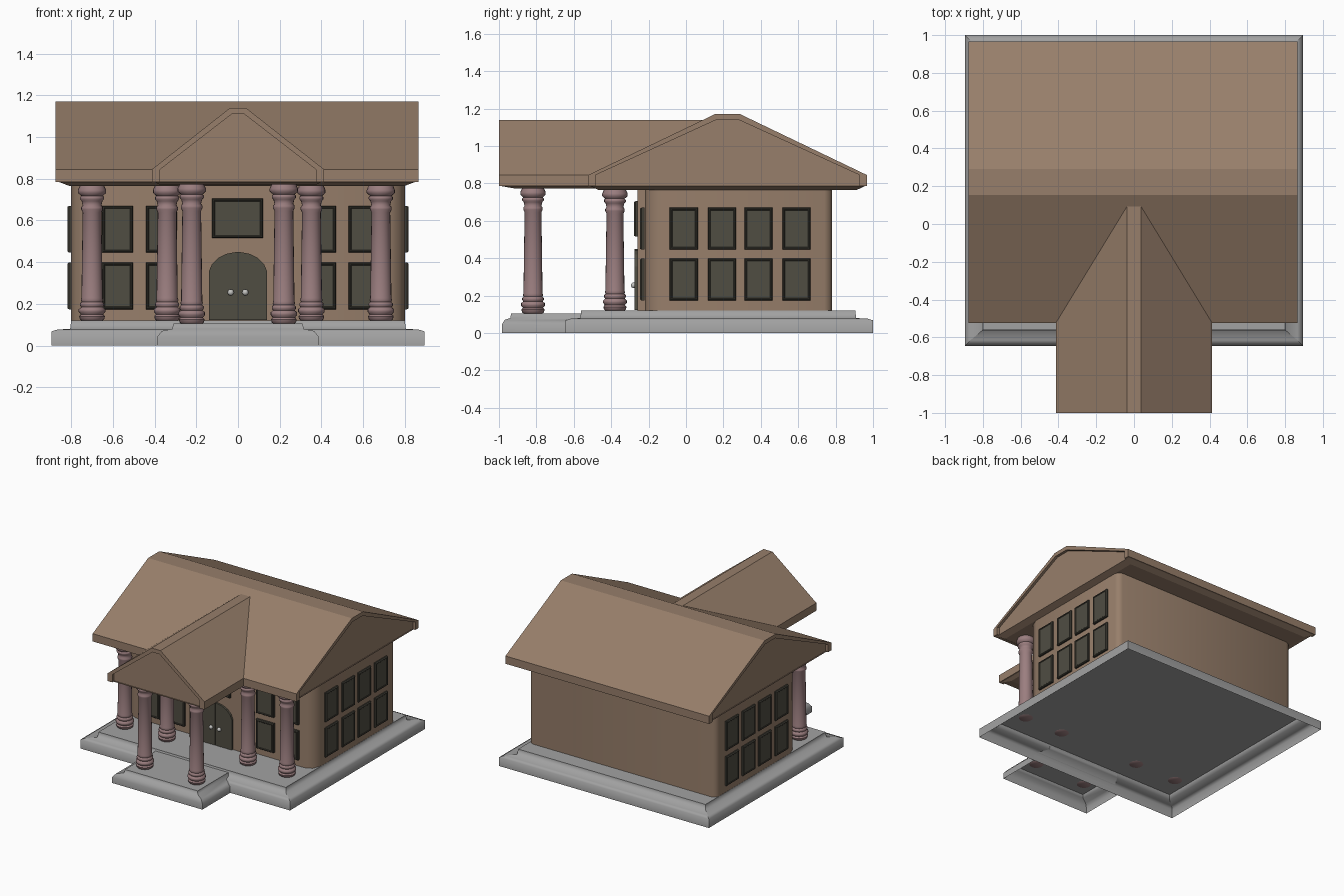
import bpy, bmesh, math
from mathutils import Matrix

cube = bpy.data.objects.get("Cube")
if cube:
    bpy.data.objects.remove(cube)


def material(name, rgb):
    m = bpy.data.materials.new(name)
    m.use_nodes = True
    m.diffuse_color = (*rgb, 1)
    m.node_tree.nodes["Principled BSDF"].inputs["Base Color"].default_value = (*rgb, 1)
    return m


BROWN = material("warm brown", (0.31, 0.21, 0.145))
STONE = material("grey stone", (0.36, 0.36, 0.36))
PINK = material("dusty pink", (0.33, 0.21, 0.215))
FRAME = material("dark frame", (0.05, 0.047, 0.036))
GLASS = material("olive panel", (0.08, 0.075, 0.055))
METAL = material("pale metal", (0.55, 0.55, 0.53))


def finish(name, bm, mats, recalc=True):
    if recalc:
        bmesh.ops.recalc_face_normals(bm, faces=bm.faces[:])
    mesh = bpy.data.meshes.new(name)
    bm.to_mesh(mesh)
    bm.free()
    for m in mats:
        mesh.materials.append(m)
    ob = bpy.data.objects.new(name, mesh)
    bpy.context.collection.objects.link(ob)
    return ob


def loft(name, rings, mats, bottom=True, soft=False):
    """Stack of rectangles (x0, x1, y0, y1, z); the top cap takes the last material."""
    bm = bmesh.new()
    loops = [[bm.verts.new(p) for p in ((a, c, z), (b, c, z), (b, d, z), (a, d, z))]
             for a, b, c, d, z in rings]
    for lo, hi in zip(loops, loops[1:]):
        for i in range(4):
            j = (i + 1) % 4
            f = bm.faces.new((lo[i], lo[j], hi[j], hi[i]))
            f.smooth = soft
    cap = bm.faces.new(loops[-1])
    cap.material_index = len(mats) - 1
    if bottom:
        bm.faces.new(loops[0][::-1])
    if soft:  # mitred corners stay crisp
        for e in bm.edges:
            p, q = e.verts
            e.smooth = abs(p.co.z - q.co.z) < 1e-5 and e not in cap.edges[:]
    return finish(name, bm, mats, False)


def prism(name, pts, a, b, axis, mat):
    """Extrude a 2D outline along one axis from a to b."""
    place = {"x": lambda u, v: (a, u, v), "y": lambda u, v: (u, a, v),
             "z": lambda u, v: (u, v, a)}[axis]
    bm = bmesh.new()
    face = bm.faces.new([bm.verts.new(place(u, v)) for u, v in pts])
    ext = bmesh.ops.extrude_face_region(bm, geom=[face])["geom"]
    move = [(b - a) * (axis == k) for k in "xyz"]
    bmesh.ops.translate(bm, vec=move, verts=[g for g in ext if isinstance(g, bmesh.types.BMVert)])
    return finish(name, bm, [mat])


def mirrored(half):
    return half + [(-u, v) for u, v in reversed(half)]


# Stepped foundation and porch step, open underneath
def base_rings(x, y0, y1, steps):
    return [(-x + s, x - s, y0 + f, y1 - k, z) for s, f, k, z in steps]


loft("foundation", base_rings(0.895, -0.645, 1.0, [
    (0, 0, 0, 0), (0, 0, 0, 0.068), (0.03, 0.03, 0.03, 0.077),
    (0.09, 0.08, 0.09, 0.08), (0.095, 0.085, 0.095, 0.12)]), [STONE], False, True)
loft("porch_step", base_rings(0.385, -0.985, -0.645, [
    (0, 0, 0, 0), (0, 0, 0, 0.045), (0.02, 0.015, 0, 0.07),
    (0.07, 0.045, -0.085, 0.08), (0.075, 0.05, -0.085, 0.105)]), [STONE], False, True)

# House walls with an entrance bay and eased corners
walls = prism("walls", mirrored([
    (0.23, -0.26), (0.23, -0.22), (0.72, -0.22), (0.775, -0.195), (0.8, -0.13),
    (0.8, 0.74), (0.788, 0.768), (0.76, 0.78)]), 0.121, 0.78, "z", BROWN)


# Gabled roofs: thick rim shell, recessed pediment and tapered cornice
def gable(name, c, w, t, top, a, b, axis):
    eave, low, inset = 0.845, 0.785, 0.02
    outer = [(w, low), (w, eave), (t, top)]
    inner = [(w - 0.04, low), (w - 0.04, eave), (t - 0.008, top - 0.03)]
    shift = lambda pts: [(u + c, v) for u, v in pts]
    left = lambda pts: [(-u, v) for u, v in pts]
    prism(name + "_rim", shift(outer + left(outer)[::-1] + left(inner) + inner[::-1]),
          a, b, axis, BROWN)
    prism(name + "_pediment", shift(mirrored([(u + 0.003, v + 0.003) for u, v in inner])),
          a + inset, b - inset, axis, BROWN)


gable("main_roof", 0.222, 0.745, 0.068, 1.17, -0.875, 0.865, "x")
gable("porch_roof", 0, 0.413, 0.038, 1.14, -1.0, 0.1, "y")
loft("main_cornice", [(-0.81, 0.80, -0.47, 0.915, 0.766), (-0.86, 0.85, -0.51, 0.955, 0.785),
                      (-0.86, 0.85, -0.5, 0.945, 0.79)], [BROWN])
loft("porch_cornice", [(-0.375, 0.375, -0.91, -0.3, 0.772), (-0.40, 0.40, -0.985, -0.3, 0.785),
                       (-0.39, 0.39, -0.985, -0.3, 0.79)], [BROWN])


# Windows: raised frame with a sunken pane
def window(name, u, v, w, h, wall, turn=0):
    steps = [(0, -0.005), (0, 0.01), (0.005, 0.017), (0.01, 0.017), (0.014, 0.013)]
    rings = [(u - w / 2 + s, u + w / 2 - s, v - h / 2 + s, v + h / 2 - s, wall + z)
             for s, z in steps]
    ob = loft(name, rings, [FRAME, GLASS])
    ob.data.transform(Matrix.Rotation(turn, 4, "Z") @ Matrix.Rotation(math.pi / 2, 4, "X"))


for row, z in (("lower", 0.286), ("upper", 0.558)):
    for i, x in enumerate((-0.578, -0.367, 0.395, 0.605)):
        window(f"front_window_{row}_{i}", x, z, 0.15, 0.225, 0.228)
    for i, y in enumerate((-0.012, 0.192, 0.388, 0.59)):
        window(f"left_window_{row}_{i}", y, z, 0.15, 0.225, 0.8, math.pi / 2)
        window(f"right_window_{row}_{i}", -y, z, 0.15, 0.225, 0.8, -math.pi / 2)
window("entrance_window", -0.002, 0.61, 0.245, 0.19, 0.26)

# Arched double door with round knobs
leaf = [(0.002, 0.122), (0.14, 0.122), (0.14, 0.355), (0.125, 0.39), (0.095, 0.42),
        (0.055, 0.44), (0.002, 0.45)]
for side, s in (("left", 1), ("right", -1)):
    prism(f"door_{side}", [(s * u, v) for u, v in leaf], -0.275, -0.25, "y", GLASS)
    bm = bmesh.new()
    bmesh.ops.create_uvsphere(bm, u_segments=12, v_segments=8, radius=0.015,
                              matrix=Matrix.Translation((s * 0.035, -0.28, 0.255)))
    finish(f"door_knob_{side}", bm, [METAL])
prism("door_gap", [(-0.003, 0.122), (0.003, 0.122), (0.003, 0.448), (-0.003, 0.448)],
      -0.27, -0.25, "y", FRAME)

# Turned columns
foot = [(0.048, 0), (0.058, 0.008), (0.062, 0.022), (0.054, 0.032), (0.064, 0.044),
        (0.064, 0.056), (0.052, 0.066), (0.058, 0.074), (0.058, 0.084), (0.05, 0.092),
        (0.054, 0.1), (0.051, 0.11)]
crown = [(0.045, -0.13), (0.052, -0.115), (0.052, -0.105), (0.045, -0.095), (0.05, -0.075),
         (0.058, -0.066), (0.058, -0.056), (0.052, -0.05), (0.068, -0.036),
         (0.068, -0.022), (0.058, 0)]


def column(name, x, y, z0, z1, sides=20):
    bm = bmesh.new()
    rings = []
    for r, z in [(r, z0 + z) for r, z in foot] + [(r, z1 + z) for r, z in crown]:
        rings.append([bm.verts.new((x + r * math.cos(k * math.tau / sides),
                                    y + r * math.sin(k * math.tau / sides), z))
                      for k in range(sides)])
    for lo, hi in zip(rings, rings[1:]):
        for k in range(sides):
            n = (k + 1) % sides
            bm.faces.new((lo[k], lo[n], hi[n], hi[k]))
    bm.faces.new(rings[0][::-1])
    bm.faces.new(rings[-1])
    return finish(name, bm, [PINK])


round_parts = [walls]
for i, x in enumerate((-0.70, -0.34, 0.352, 0.685)):
    round_parts.append(column(f"rear_column_{i}", x, -0.38, 0.118, 0.768))
for i, x in enumerate((-0.222, 0.22)):
    round_parts.append(column(f"front_column_{i}", x, -0.818, 0.103, 0.775))
round_parts += [o for o in bpy.data.objects if o.name.startswith("door_knob")]

# Smooth shading on the turned and eased parts
bpy.ops.object.select_all(action="DESELECT")
for ob in round_parts:
    ob.select_set(True)
bpy.context.view_layer.objects.active = walls
bpy.ops.object.shade_smooth_by_angle(angle=math.radians(50))
